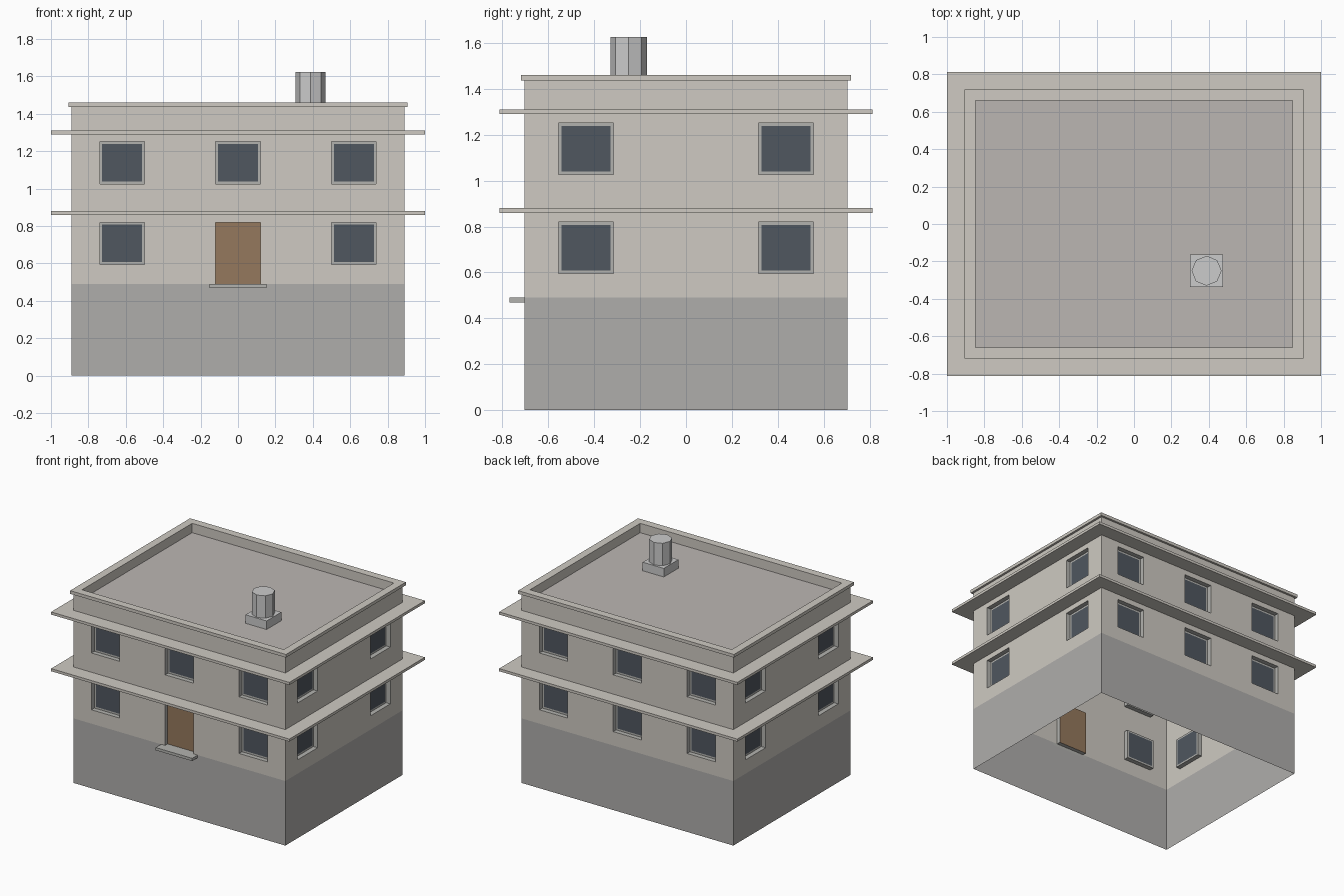
import bpy, bmesh, math
from mathutils import Matrix

if "Cube" in bpy.data.objects:
    bpy.data.objects.remove(bpy.data.objects["Cube"])

HX, HY = 0.89, 0.703          # half sizes of the walls
BASE_Z, WALL_Z = 0.49, 1.437


def mat(name, r, g, b):
    m = bpy.data.materials.new(name)
    m.diffuse_color = (r, g, b, 1)
    m.use_nodes = True
    m.node_tree.nodes["Principled BSDF"].inputs["Base Color"].default_value = m.diffuse_color
    return m


PLASTER = mat("plaster", 0.62, 0.59, 0.54)
STONE = mat("stone", 0.43, 0.42, 0.41)
ROOF = mat("roofing", 0.50, 0.47, 0.45)
FRAME = mat("frame_grey", 0.45, 0.45, 0.43)
GLASS = mat("glass", 0.08, 0.095, 0.115)
WOOD = mat("wood", 0.30, 0.19, 0.11)


def add(name, bm, mats=(), place=Matrix()):
    bmesh.ops.remove_doubles(bm, verts=bm.verts, dist=1e-5)
    me = bpy.data.meshes.new(name)
    bm.to_mesh(me)
    bm.free()
    for m in mats:
        me.materials.append(m)
    ob = bpy.data.objects.new(name, me)
    ob.matrix_world = place
    bpy.context.collection.objects.link(ob)
    return ob


def quad(bm, pts, mi=0):
    bm.faces.new([bm.verts.new(p) for p in pts]).material_index = mi


def rect(u0, u1, z0, z1, y):
    return [(u0, y, z0), (u1, y, z0), (u1, y, z1), (u0, y, z1)]


def bridge(bm, a, b, mi=0):
    for i in range(4):
        j = (i + 1) % 4
        quad(bm, (a[i], a[j], b[j], b[i]), mi)


def wall(name, half, dist, turn, holes):
    """Thin wall with openings left out of a grid of faces."""
    place = Matrix.Rotation(math.radians(turn), 4, 'Z')
    us = sorted({-half, half} | {u for h in holes for u in h[:2]})
    zs = sorted({0, BASE_Z, WALL_Z} | {z for h in holes for z in h[2:4]})
    bm = bmesh.new()
    for u0, u1 in zip(us, us[1:]):
        for z0, z1 in zip(zs, zs[1:]):
            u, z = (u0 + u1) / 2, (z0 + z1) / 2
            if not any(h[0] < u < h[1] and h[2] < z < h[3] for h in holes):
                quad(bm, rect(u0, u1, z0, z1, -dist), int(z < BASE_Z))
    add(name, bm, (PLASTER, STONE), place)
    # recessed windows and door
    for n, (u0, u1, z0, z1, kind) in enumerate(holes):
        bm = bmesh.new()
        d, b = (0.035, 0.013) if kind == "window" else (0.03, 0)
        back = rect(u0, u1, z0, z1, -dist + d)
        pane = rect(u0 + b, u1 - b, z0 + b, z1 - b, -dist + d)
        bridge(bm, rect(u0, u1, z0, z1, -dist), back)
        if b:
            bridge(bm, back, pane)
        quad(bm, pane, 1)
        label = kind if kind == "door" else f"{name}_window_{n + 1}"
        add(label, bm, (FRAME, GLASS if b else WOOD), place)


def sweep(name, profile, material, floor=None):
    """Run an (offset, z) profile around the house outline."""
    bm = bmesh.new()
    loops = [[(sx * (HX + o), sy * (HY + o), z)
              for sx, sy in ((-1, -1), (1, -1), (1, 1), (-1, 1))]
             for o, z in profile]
    for a, b in zip(loops, loops[1:]):
        bridge(bm, a, b)
    if floor:
        quad(bm, loops[-1], 1)
    add(name, bm, (material, floor) if floor else (material,))


def box(name, x0, x1, y0, y1, z0, z1, mats=()):
    bm = bmesh.new()
    bmesh.ops.create_cube(bm, size=1)
    bmesh.ops.scale(bm, vec=(x1 - x0, y1 - y0, z1 - z0), verts=bm.verts)
    bmesh.ops.translate(bm, vec=((x0 + x1) / 2, (y0 + y1) / 2, (z0 + z1) / 2),
                        verts=bm.verts)
    add(name, bm, mats)


def windows(centres, z0):
    return [(c - 0.119, c + 0.119, z0, z0 + 0.225, "window") for c in centres]


# walls with their openings
LOW, HIGH = 0.595, 1.026
LONG, SHORT = (-0.62, 0, 0.62), (-0.436, 0.436)
sides = windows(SHORT, LOW) + windows(SHORT, HIGH)
wall("front_wall", HX, HY, 0, windows((-0.62, 0.62), LOW) + windows(LONG, HIGH)
     + [(-0.12, 0.12, BASE_Z, 0.82, "door")])
wall("right_wall", HY, HX, 90, sides)
wall("back_wall", HX, HY, 180, windows(LONG, LOW) + windows(LONG, HIGH))
wall("left_wall", HY, HX, 270, sides)

# ledges above each storey
for name, z in (("lower_ledge", 0.86), ("upper_ledge", 1.29)):
    sweep(name, [(0, z), (0.11, z), (0.11, z + 0.02), (0, z + 0.02)], PLASTER)

# parapet cap, inner parapet side and sunken flat roof
sweep("roof", [(0, WALL_Z), (0.016, WALL_Z), (0.016, 1.461),
               (-0.043, 1.461), (-0.043, 1.39)], PLASTER, ROOF)

# door step
box("door_step", -0.153, 0.153, -0.768, -HY, 0.469, 0.49, (FRAME,))

# chimney: square base and octagonal stack
box("chimney_base", 0.30, 0.477, -0.338, -0.162, 1.39, 1.455)
bm = bmesh.new()
bmesh.ops.create_cone(bm, cap_ends=True, segments=8, radius1=0.08, radius2=0.08,
                      depth=0.17)
add("chimney_stack", bm, (), Matrix.Translation((0.388, -0.25, 1.54)))
